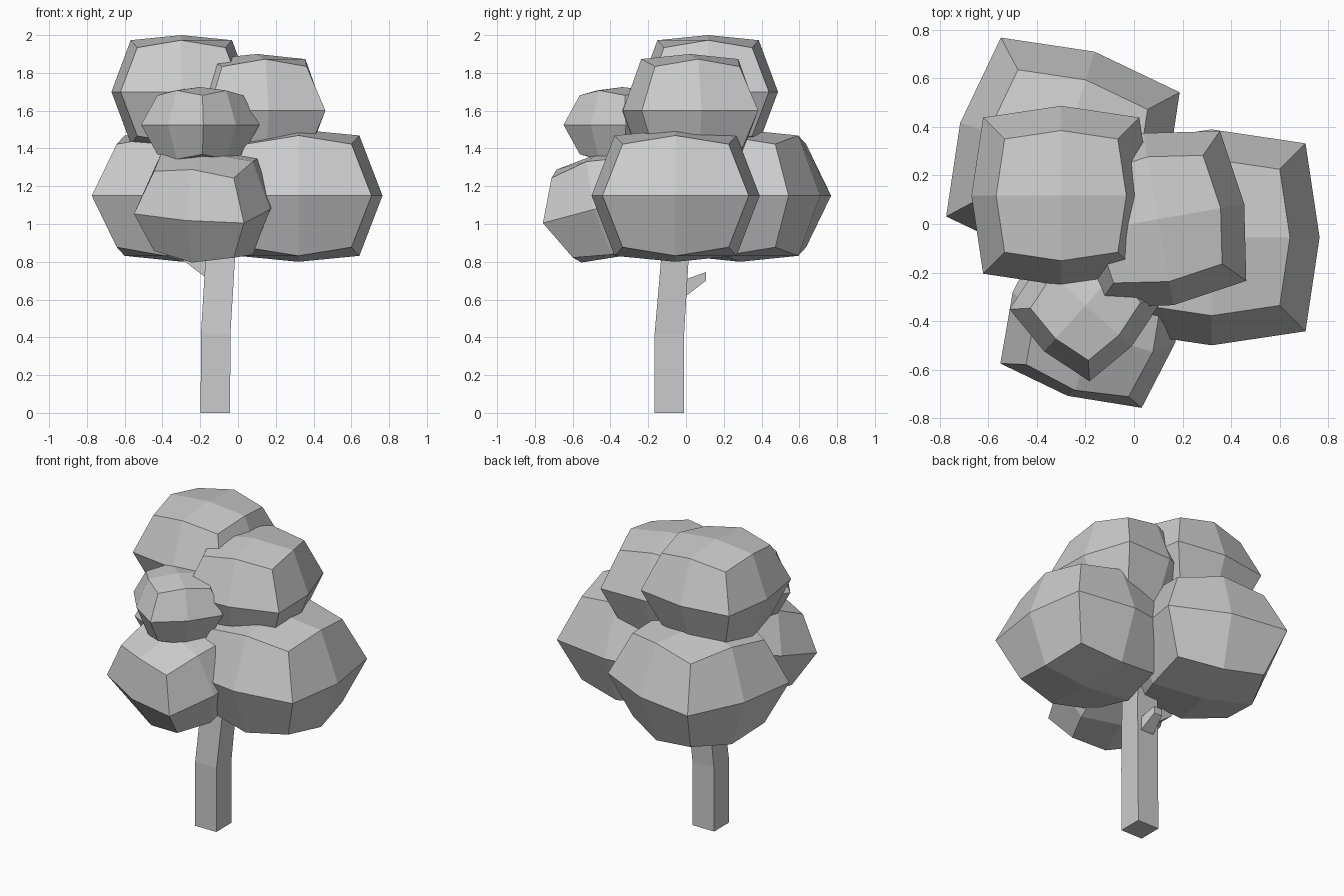
import bpy, bmesh, math
from mathutils import Matrix, Vector

if "Cube" in bpy.data.objects:
    bpy.data.objects.remove(bpy.data.objects["Cube"])


def finish(bm, name):
    bmesh.ops.recalc_face_normals(bm, faces=bm.faces)
    mesh = bpy.data.meshes.new(name)
    bm.to_mesh(mesh)
    bm.free()
    obj = bpy.data.objects.new(name, mesh)
    bpy.context.collection.objects.link(obj)


def leaf_clump(name, centre, radius, height, turn=0, tilt=0):
    # a cube cut 2x2 per side, puffed out into a rounded block
    bm = bmesh.new()
    bmesh.ops.create_cube(bm, size=2)
    bmesh.ops.subdivide_edges(bm, edges=bm.edges[:], cuts=1, use_grid_fill=True)
    for v in bm.verts:
        sides = (abs(v.co.x) > 0.5) + (abs(v.co.y) > 0.5)
        flat = radius * (0.87 if sides == 2 else 1) * (0.725 if abs(v.co.z) > 0.5 else 1)
        v.co.x *= flat
        v.co.y *= flat
        v.co.z *= height * (1, 0.91, 0.78)[sides]
    bm.transform(Matrix.Translation(centre)
                 @ Matrix.Rotation(math.radians(tilt), 4, 'X')
                 @ Matrix.Rotation(math.radians(turn), 4, 'Z'))
    finish(bm, name)


def limb(name, sections, u, w):
    # four-sided limb through (centre, half size u, half size w) sections
    bm = bmesh.new()
    u, w = Vector(u), Vector(w)
    rings = [[bm.verts.new(Vector(c) + u * a * i + w * b * j)
              for i, j in ((-1, -1), (1, -1), (1, 1), (-1, 1))]
             for c, a, b in sections]
    for lo, hi in zip(rings, rings[1:]):
        for k in range(4):
            n = (k + 1) % 4
            bm.faces.new((lo[k], lo[n], hi[n], hi[k]))
    bm.faces.new(rings[0])
    bm.faces.new(rings[-1])
    finish(bm, name)


# trunk and side branches
X, Y, Z = (1, 0, 0), (0, 1, 0), (0, 0, 1)
limb("trunk", [((-0.12, -0.088, 0), 0.078, 0.078),
               ((-0.118, -0.088, 0.42), 0.078, 0.078),
               ((-0.095, -0.06, 0.80), 0.078, 0.073),
               ((-0.08, -0.035, 1.1), 0.07, 0.07)], X, Y)
limb("back_branch", [((-0.10, -0.03, 0.65), 0.05, 0.05),
                     ((-0.10, 0.012, 0.67), 0.045, 0.042),
                     ((-0.10, 0.105, 0.722), 0.03, 0.023)], X, Z)
limb("left_branch", [((-0.12, -0.07, 0.735), 0.05, 0.05),
                     ((-0.175, -0.07, 0.765), 0.045, 0.045),
                     ((-0.32, -0.07, 0.865), 0.035, 0.035)], Y, Z)

# foliage
leaf_clump("foliage_top", (-0.30, 0.117, 1.70), 0.37, 0.30)
leaf_clump("foliage_upper_right", (0.10, 0.02, 1.60), 0.36, 0.30, turn=10)
leaf_clump("foliage_lower_right", (0.32, -0.055, 1.15), 0.445, 0.35)
leaf_clump("foliage_lower_back", (-0.293, 0.287, 1.15), 0.443, 0.35, turn=-17)
leaf_clump("foliage_lower_front", (-0.165, -0.385, 1.105), 0.352, 0.28, turn=-18, tilt=15)
leaf_clump("foliage_small_front", (-0.20, -0.335, 1.525), 0.255, 0.20, turn=-42)
